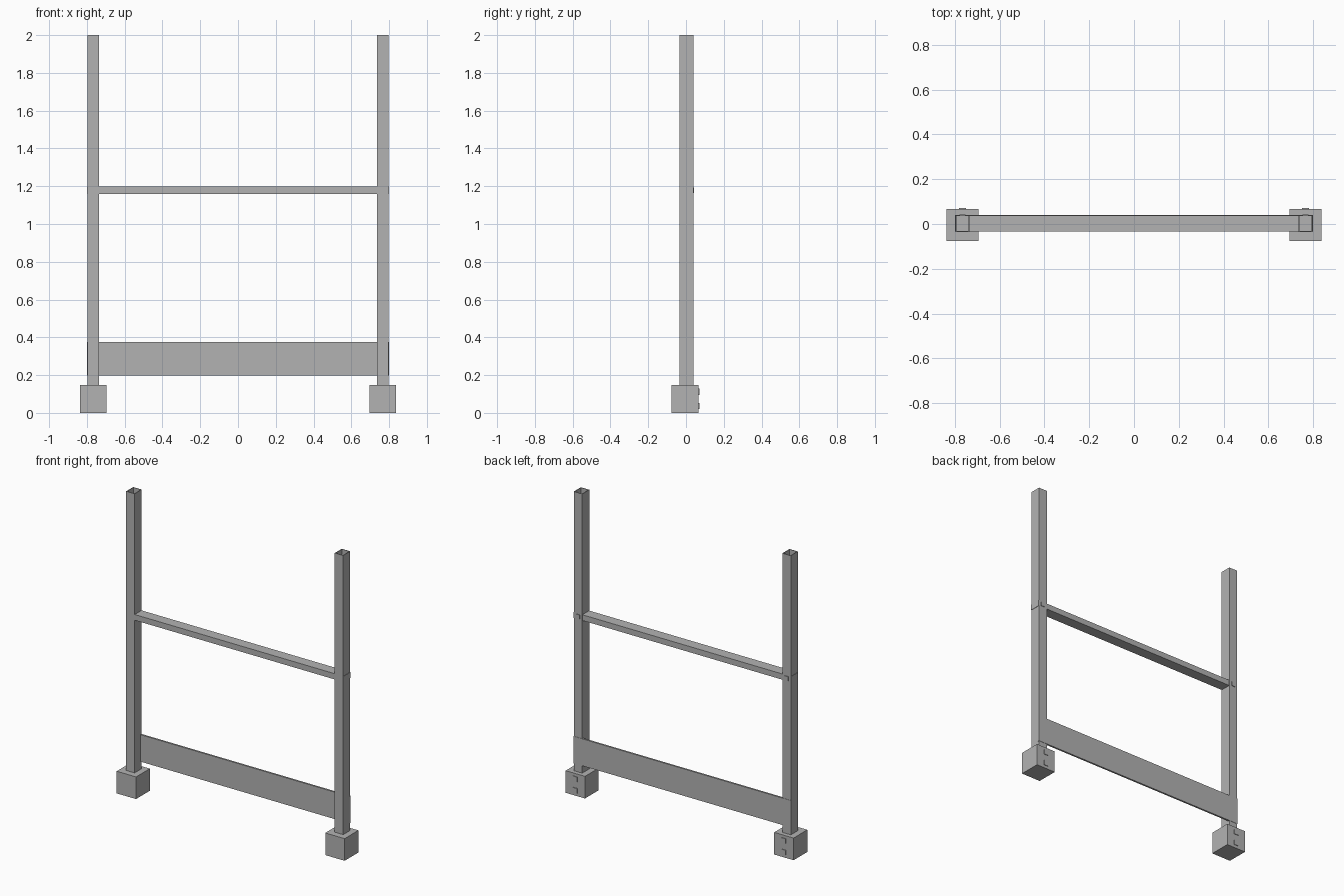
import bpy
import bmesh

cube = bpy.data.objects.get("Cube")
if cube:
    bpy.data.objects.remove(cube, do_unlink=True)

steel = bpy.data.materials.new("grey_steel")
steel.use_nodes = True
GREY = (0.45, 0.45, 0.45, 1)
steel.diffuse_color = GREY
steel.node_tree.nodes["Principled BSDF"].inputs["Base Color"].default_value = GREY


def add_object(name, bm):
    bmesh.ops.recalc_face_normals(bm, faces=bm.faces)
    mesh = bpy.data.meshes.new(name)
    bm.to_mesh(mesh)
    bm.free()
    mesh.materials.append(steel)
    obj = bpy.data.objects.new(name, mesh)
    bpy.context.collection.objects.link(obj)
    return obj


def box(name, x, y, z):
    """Box from (low, high) ranges on each axis."""
    bm = bmesh.new()
    bmesh.ops.create_cube(bm, size=1)
    for v in bm.verts:
        for axis, (low, high) in enumerate((x, y, z)):
            v.co[axis] = low if v.co[axis] < 0 else high
    return add_object(name, bm)


def tube(name, x, y, z, wall):
    """Square tube, open at both ends."""
    bm = bmesh.new()
    rings = []
    for inset in (0, wall):
        for h in z:
            x0, x1, y0, y1 = x[0] + inset, x[1] - inset, y[0] + inset, y[1] - inset
            rings.append([bm.verts.new((a, b, h))
                          for a, b in ((x0, y0), (x1, y0), (x1, y1), (x0, y1))])
    outer_low, outer_top, inner_low, inner_top = rings
    for a, b in ((outer_low, outer_top), (outer_top, inner_top),
                 (inner_top, inner_low), (inner_low, outer_low)):
        for i in range(4):
            j = (i + 1) % 4
            bm.faces.new((a[i], a[j], b[j], b[i]))
    return add_object(name, bm)


POST_Y = (-0.035, 0.039)
FOOT_Y = (-0.077, 0.067)
FOOT_TOP = 0.147
RAIL_Z = (1.16, 1.198)
POST_X = 0.766

for side, s in (("left", 1), ("right", -1)):
    cx = s * POST_X

    def span(half):
        return (cx - half, cx + half)

    # Upright hollow post in its base block
    tube(side + "_post", span(0.031), POST_Y, (0.05, 2), 0.004)
    box(side + "_foot", span(0.071), FOOT_Y, (0, FOOT_TOP))

    # Square fixing heads on the back
    for i, z in enumerate((0.036, 0.112)):
        box(f"{side}_foot_bolt_{i + 1}", span(0.016),
            (FOOT_Y[1] - 0.002, FOOT_Y[1] + 0.004), (z - 0.016, z + 0.016))
    box(side + "_rail_bolt", span(0.014),
        (POST_Y[1] - 0.002, POST_Y[1] + 0.004), (1.165, 1.193))

# Middle rail and toe board, ending just proud of the posts
box("middle_rail", (-0.799, 0.799), (POST_Y[0] + 0.001, POST_Y[1] - 0.001), RAIL_Z)
box("toe_board", (-0.799, 0.799), (POST_Y[1] - 0.01, POST_Y[1] + 0.002), (0.197, 0.376))
